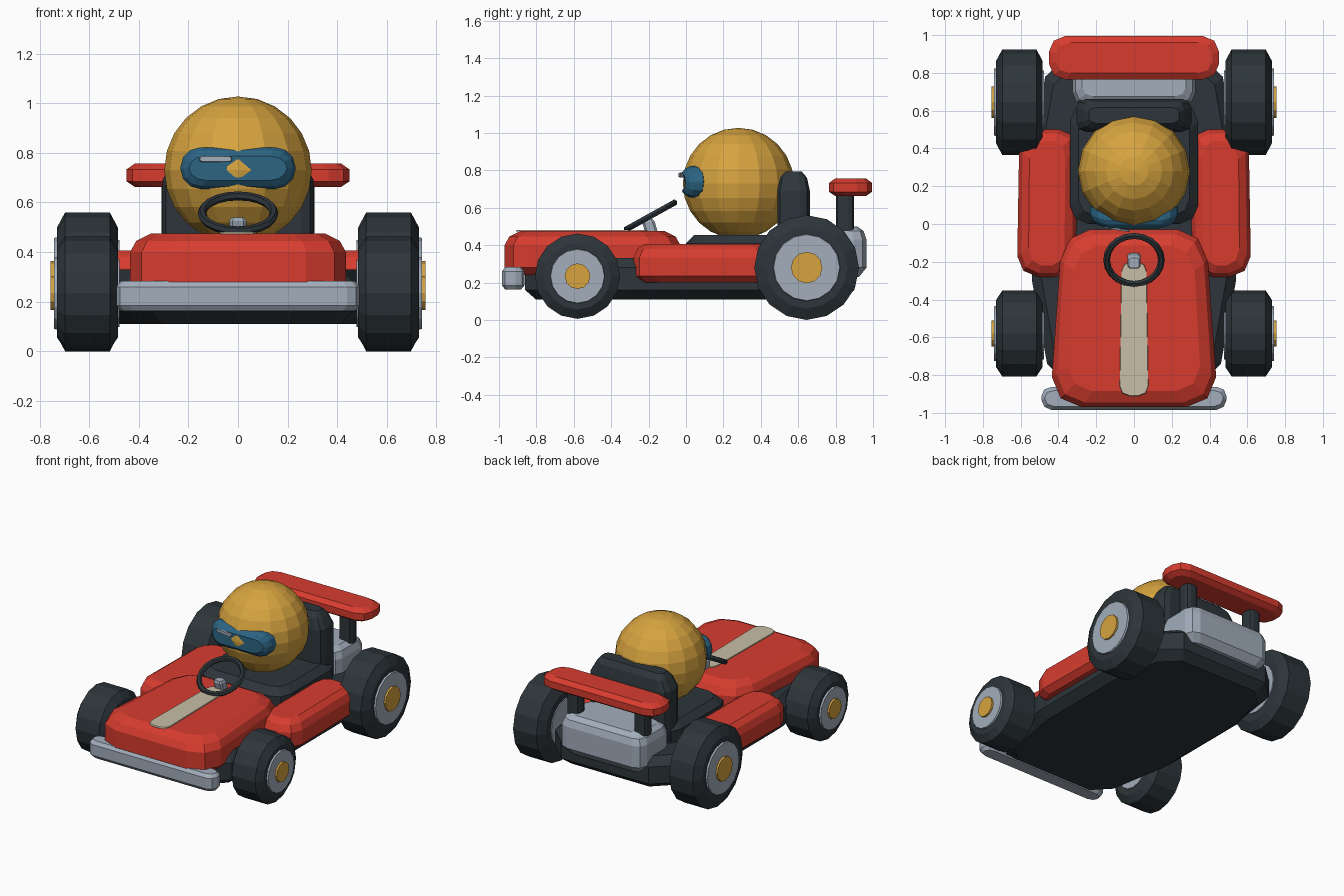
import bpy, bmesh, math
from mathutils import Matrix, Vector

if "Cube" in bpy.data.objects:
    bpy.data.objects.remove(bpy.data.objects["Cube"])


def material(name, rgb):
    m = bpy.data.materials.new(name)
    m.diffuse_color = (*rgb, 1)
    m.use_nodes = True
    m.node_tree.nodes["Principled BSDF"].inputs["Base Color"].default_value = m.diffuse_color
    return m


RED = material("red paint", (0.68, 0.045, 0.028))
DARK = material("dark rubber", (0.026, 0.036, 0.043))
GOLD = material("gold", (0.68, 0.37, 0.05))
GREY = material("grey metal", (0.36, 0.42, 0.50))
CREAM = material("cream", (0.58, 0.52, 0.38))
BLUE = material("blue glass", (0.025, 0.13, 0.23))


def finish(name, bm, mat):
    bmesh.ops.recalc_face_normals(bm, faces=bm.faces)
    me = bpy.data.meshes.new(name)
    bm.to_mesh(me)
    bm.free()
    me.materials.append(mat)
    ob = bpy.data.objects.new(name, me)
    bpy.context.collection.objects.link(ob)
    return ob


def rounded(hx, hy, r, n=2):
    """Rounded rectangle outline with n segments per corner."""
    pts = []
    for k, (sx, sy) in enumerate([(1, 1), (-1, 1), (-1, -1), (1, -1)]):
        for i in range(n + 1):
            a = math.pi / 2 * (k + i / n)
            pts.append((sx * (hx - r) + r * math.cos(a), sy * (hy - r) + r * math.sin(a)))
    return pts


def loft(name, outline, levels, mat, loc=(0, 0, 0), axis="z", warp=None):
    """Stack scaled copies of an outline; levels are (height, inset)."""
    hx = max(abs(p[0]) for p in outline)
    hy = max(abs(p[1]) for p in outline)
    bm = bmesh.new()
    rings = []
    for h, inset in levels:
        ring = []
        for x, y in outline:
            u, v = x * (hx - inset) / hx, y * (hy - inset) / hy
            co = Vector((u, v, h) if axis == "z" else (u, h, v))
            ring.append(bm.verts.new((warp(co) if warp else co) + Vector(loc)))
        rings.append(ring)
    n = len(outline)
    for a, b in zip(rings, rings[1:]):
        for i in range(n):
            bm.faces.new((a[i], a[(i + 1) % n], b[(i + 1) % n], b[i]))
    bm.faces.new(rings[0][::-1])
    bm.faces.new(rings[-1])
    return finish(name, bm, mat)


def lathe_x(name, profile, mat, loc, n=16):
    """Spin a closed (x, radius) profile about the x axis, capping both ends."""
    circle = [(math.cos(2 * math.pi * i / n), math.sin(2 * math.pi * i / n)) for i in range(n)]
    bm = bmesh.new()
    rings = [[bm.verts.new((loc[0] + x, loc[1] + r * c, loc[2] + r * s)) for c, s in circle]
             for x, r in profile]
    for a, b in zip(rings, rings[1:]):
        for i in range(n):
            bm.faces.new((a[i], a[(i + 1) % n], b[(i + 1) % n], b[i]))
    bm.faces.new(rings[0])
    bm.faces.new(rings[-1])
    return finish(name, bm, mat)


# Chassis pan
half = [(0.34, -0.86), (0.46, -0.74), (0.54, -0.3), (0.54, 0.4), (0.47, 0.78), (0.34, 0.9)]
loft("chassis", half + [(-x, y) for x, y in reversed(half)],
     [(0.11, 0.06), (0.16, 0), (0.28, 0), (0.33, 0.05)], DARK)


# Nose, narrowing slightly toward the driver
def nose_taper(co):
    t = max(0, co.y + 0.05)
    return Vector((co.x * (1 - 0.28 * t), co.y, co.z))


loft("nose", rounded(0.435, 0.47, 0.16),
     [(0.24, 0.04), (0.28, 0), (0.40, 0), (0.445, 0.025), (0.475, 0.085)],
     RED, (0, -0.5, 0), warp=nose_taper)
loft("nose_stripe", rounded(0.077, 0.355, 0.05), [(0.472, 0), (0.481, 0.003)], CREAM,
     (0, -0.555, 0), warp=lambda c: Vector((c.x * (1 - 0.4 * max(0, c.y)), c.y, c.z)))

# Front bumper, ends swept back a little
loft("front_bumper", rounded(0.49, 0.06, 0.05),
     [(0.162, 0.018), (0.185, 0), (0.26, 0), (0.283, 0.018)], GREY, (0, -0.935, 0),
     warp=lambda c: Vector((c.x, c.y + 0.06 * c.x ** 2, c.z)))

# Side pods, wheels and wing struts
for side, s in (("left", -1), ("right", 1)):
    loft(side + "_side_pod", rounded(0.155, 0.39, 0.11),
         [(0.20, 0.04), (0.235, 0.0), (0.335, 0), (0.38, 0.02), (0.407, 0.06)], RED,
         (s * 0.463, 0.11, 0),
         warp=lambda c, s=s: Vector((c.x - s * 0.12 * max(0, c.y - 0.2), c.y, c.z)))
    for end, y, r in (("front", -0.58, 0.228), ("rear", 0.645, 0.28)):
        loc = (s * 0.607, y, r + (0.006 if end == "front" else 0))
        label = f"{side}_{end}_"
        lathe_x(label + "tyre", [(-0.123, r * 0.78), (-0.09, r), (0.09, r), (0.123, r * 0.78)],
                DARK, loc)
        lathe_x(label + "rim", [(-0.13 * s, r * 0.6), (0.125 * s, r * 0.64), (0.135 * s, r * 0.63)],
                GREY, loc)
        lathe_x(label + "hub_cap", [(0.12 * s, r * 0.3), (0.148 * s, r * 0.3)], GOLD, loc, 12)
    loft(side + "_wing_strut", rounded(0.048, 0.048, 0.03), [(0.3, 0), (0.69, 0)], DARK,
         (s * 0.26, 0.85, 0))

# Seat
loft("seat_base", rounded(0.34, 0.32, 0.1), [(0.3, 0), (0.41, 0), (0.455, 0.045)], DARK,
     (0, 0.32, 0))
loft("seat_back", rounded(0.305, 0.087, 0.05),
     [(0.33, 0), (0.69, 0), (0.76, 0.015), (0.795, 0.045)], DARK, (0, 0.575, 0),
     warp=lambda c: Vector((c.x * (0.92 if c.z > 0.7 else 1), c.y, c.z)))

# Engine block and rear wing
loft("engine", rounded(0.325, 0.17, 0.07),
     [(0.23, 0.04), (0.28, 0), (0.43, 0), (0.475, 0.015), (0.5, 0.05)], GREY, (0, 0.795, 0))
loft("rear_wing", rounded(0.45, 0.12, 0.085),
     [(0.662, 0.035), (0.685, 0), (0.733, 0), (0.757, 0.035)], RED, (0, 0.88, 0),
     warp=lambda c: Vector((c.x, c.y * (1 - 0.12 * abs(c.x)), c.z)))

# Helmet
bm = bmesh.new()
bmesh.ops.create_uvsphere(bm, u_segments=16, v_segments=12, radius=0.297,
                          matrix=Matrix.Translation((0, 0.28, 0.73)))
finish("helmet", bm, GOLD)

# Visor wrapped around the helmet front, with a glint
loft("visor", rounded(0.232, 0.084, 0.08, 3),
     [(-0.038, 0.035), (-0.022, 0.012), (0.0, 0), (0.045, 0.0), (0.06, 0.02)], BLUE,
     (0, 0, 0.738), axis="y", warp=lambda c: Vector((c.x, c.y + 0.9 * c.x ** 2, c.z)))
loft("visor_glint", rounded(0.066, 0.013, 0.012, 3), [(-0.046, 0.003), (-0.037, 0)], GREY,
     (-0.09, 0.004, 0.775), axis="y",
     warp=lambda c: Vector((c.x, c.y + 0.9 * (c.x - 0.09) ** 2, c.z)))

# Steering wheel and column
bpy.ops.mesh.primitive_torus_add(major_segments=20, minor_segments=6, major_radius=0.145,
                                 minor_radius=0.018, location=(0, -0.19, 0.556),
                                 rotation=(math.radians(29), 0, 0))
wheel = bpy.context.object
wheel.name = "steering_wheel"
wheel.data.materials.append(DARK)
loft("steering_column", rounded(0.034, 0.034, 0.012, 1), [(0.45, 0), (0.525, 0), (0.54, 0.008)],
     GREY, (0, -0.2, 0), warp=lambda c: Vector((c.x, c.y - 0.3 * (c.z - 0.52), c.z)))
